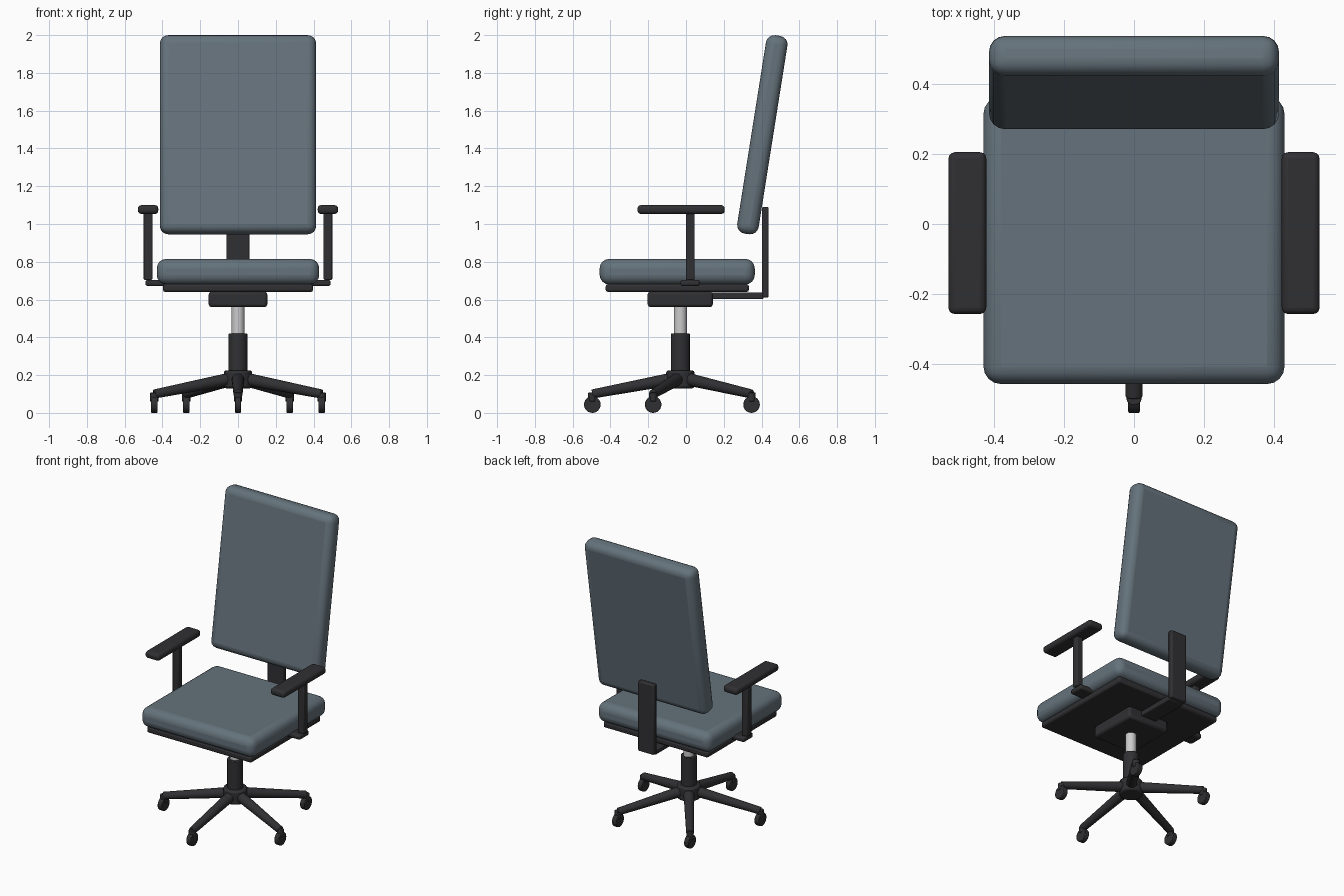
import bpy
from math import radians, cos, sin, pi
from mathutils import Vector

if "Cube" in bpy.data.objects:
    bpy.data.objects.remove(bpy.data.objects["Cube"])


def material(name, color):
    m = bpy.data.materials.new(name)
    m.diffuse_color = (*color, 1)
    m.use_nodes = True
    m.node_tree.nodes["Principled BSDF"].inputs["Base Color"].default_value = m.diffuse_color
    return m


FABRIC = material("fabric", (0.13, 0.17, 0.2))
PLASTIC = material("plastic", (0.03, 0.03, 0.033))
STEEL = material("steel", (0.6, 0.6, 0.62))
BASE_Y = -0.03


def finish(obj, name, mat, bevel=0.0, segments=2):
    obj.name = name
    obj.data.materials.append(mat)
    if bevel:
        mod = obj.modifiers.new("bevel", 'BEVEL')
        mod.width, mod.segments = bevel, segments
        mod.limit_method = 'ANGLE'
        mod.angle_limit = radians(40)
    bpy.ops.object.shade_smooth_by_angle(angle=radians(35))
    return obj


def box(name, lo, hi, mat, bevel=0.01, segments=2, tilt=0.0):
    """Rounded box between two corners, optionally tilted about x."""
    lo, hi = Vector(lo), Vector(hi)
    bpy.ops.mesh.primitive_cube_add(size=1, location=(lo + hi) / 2)
    obj = bpy.context.object
    obj.scale = hi - lo
    bpy.ops.object.transform_apply(location=False, rotation=False, scale=True)
    obj.rotation_euler.x = tilt
    return finish(obj, name, mat, bevel, segments)


def rod(name, a, b, r1, r2, mat, bevel=0.0, sides=24):
    """Round bar from a to b, radius r1 to r2."""
    a, b = Vector(a), Vector(b)
    bpy.ops.mesh.primitive_cone_add(vertices=sides, radius1=r1, radius2=r2,
                                    depth=(b - a).length, location=(a + b) / 2)
    obj = bpy.context.object
    obj.rotation_euler = (b - a).to_track_quat('Z', 'Y').to_euler()
    return finish(obj, name, mat, bevel)


# Cushions
box("seat", (-0.43, -0.457, 0.68), (0.43, 0.364, 0.815), FABRIC, 0.05, 4)
box("backrest", (-0.414, 0.404 - 0.0575, 1.4725 - 0.5315),
    (0.414, 0.404 + 0.0575, 1.4725 + 0.5315), FABRIC, 0.045, 4, tilt=-radians(9))

# Seat pan, mechanism and back support
box("seat_pan", (-0.397, -0.425, 0.64), (0.397, 0.333, 0.682), PLASTIC, 0.012)
box("tilt_mechanism", (-0.155, -0.203, 0.56), (0.155, 0.142, 0.642), PLASTIC, 0.015)
box("back_bracket", (-0.058, 0.08, 0.602), (0.058, 0.41, 0.637), PLASTIC, 0.006)
box("back_upright", (-0.06, 0.402, 0.61), (0.06, 0.438, 1.09), PLASTIC, 0.008)

# Armrests
for side, s in (("left", -1), ("right", 1)):
    def arm_part(part, x0, x1, y0, y1, z0, z1, bevel, seg=2):
        xs = sorted((s * x0, s * x1))
        box(f"{side}_arm_{part}", (xs[0], y0, z0), (xs[1], y1, z1), PLASTIC, bevel, seg)

    arm_part("bracket", 0.30, 0.49, -0.03, 0.073, 0.672, 0.704, 0.01)
    arm_part("post", 0.453, 0.499, 0.0, 0.046, 0.704, 1.07, 0.006)
    arm_part("pad", 0.422, 0.53, -0.257, 0.205, 1.053, 1.1, 0.018, 3)

# Column
rod("gas_piston", (0, BASE_Y, 0.40), (0, BASE_Y, 0.57), 0.034, 0.034, STEEL)
rod("column_sleeve", (0, BASE_Y, 0.2), (0, BASE_Y, 0.42), 0.05, 0.05, PLASTIC, 0.004)
rod("base_hub", (0, BASE_Y, 0.13), (0, BASE_Y, 0.225), 0.075, 0.075, PLASTIC, 0.012)

# Five legs with casters, all wheels rolling along y
for i in range(5):
    a = -pi / 2 + i * 2 * pi / 5
    d = Vector((cos(a), sin(a), 0))
    centre = Vector((0, BASE_Y, 0))
    end = centre + d * 0.466
    rod(f"base_leg_{i}", centre + d * 0.04 + Vector((0, 0, 0.18)),
        end + Vector((0, 0, 0.1)), 0.034, 0.024, PLASTIC, 0.004)
    rod(f"caster_stem_{i}", end + Vector((0, 0, 0.06)),
        end + Vector((0, 0, 0.108)), 0.022, 0.022, PLASTIC, 0.003)
    axle = Vector((0.0165, 0, 0))
    hub = end + Vector((0, 0, 0.044))
    rod(f"caster_wheel_{i}", hub - axle, hub + axle, 0.044, 0.044, PLASTIC, 0.004)
